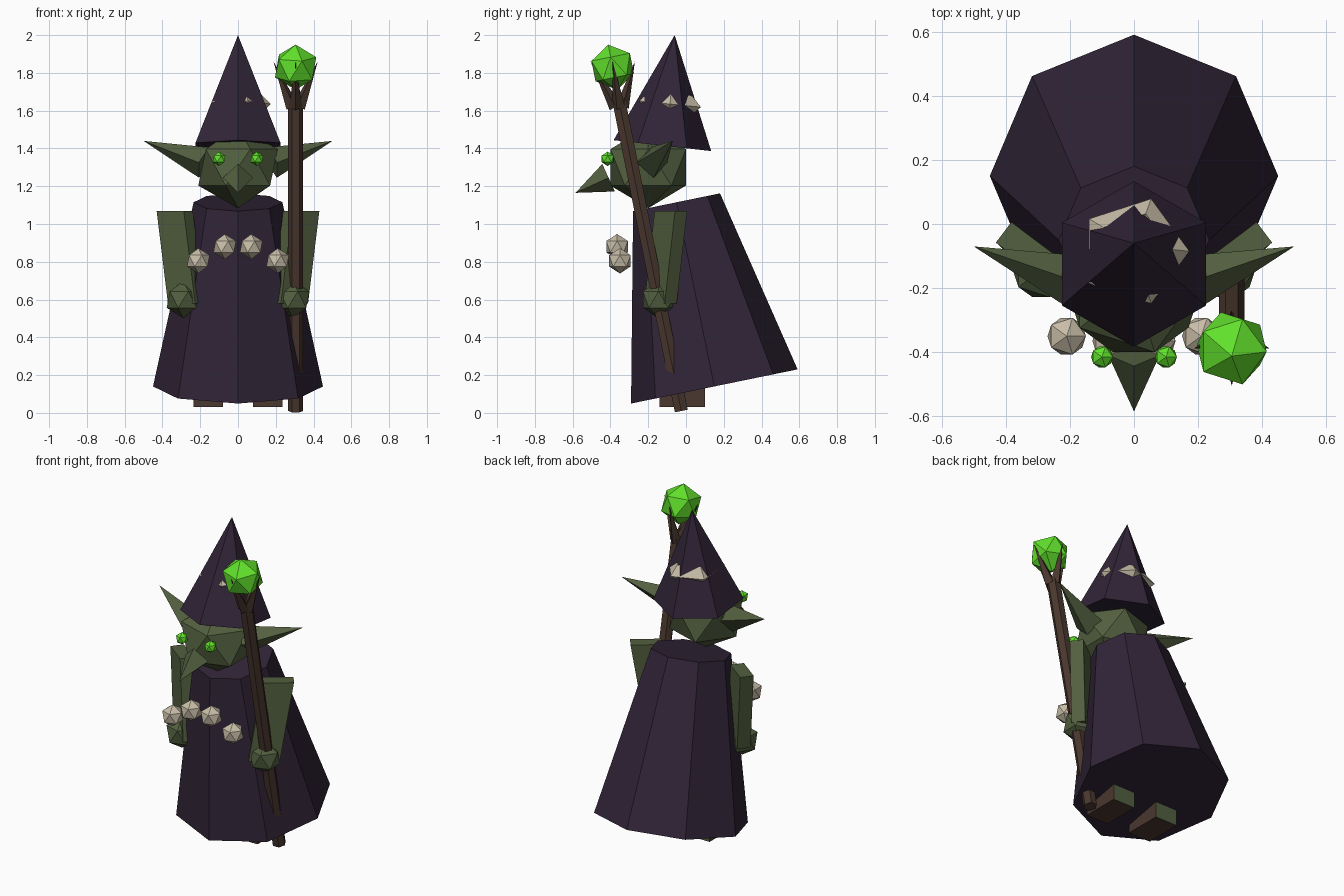
import bpy
import math
from mathutils import Vector, Matrix

if "Cube" in bpy.data.objects:
    bpy.data.objects.remove(bpy.data.objects["Cube"], do_unlink=True)


def material(name, rgb):
    m = bpy.data.materials.new(name)
    m.use_nodes = True
    m.diffuse_color = (*rgb, 1)
    m.node_tree.nodes["Principled BSDF"].inputs["Base Color"].default_value = (*rgb, 1)
    return m


CLOTH = material("dark purple cloth", (0.031, 0.018, 0.039))
SKIN = material("olive green skin", (0.085, 0.115, 0.05))
GLOW = material("bright green glow", (0.12, 0.75, 0.025))
BONE = material("pale bone", (0.58, 0.51, 0.39))
WOOD = material("brown wood", (0.068, 0.039, 0.028))


def finish(name, mat):
    ob = bpy.context.object
    ob.name = name
    ob.data.materials.append(mat)
    return ob


def gem(name, mat, pos, r, squash=1.0):
    """Twenty-sided ball."""
    bpy.ops.mesh.primitive_ico_sphere_add(subdivisions=1, radius=r, location=pos)
    ob = finish(name, mat)
    ob.scale.z = squash
    return ob


def taper(name, mat, start, end, r1, r2, sides, spin=0.0):
    """Straight cone or prism from start to end, first corner towards the side."""
    a, b = Vector(start), Vector(end)
    bpy.ops.mesh.primitive_cone_add(vertices=sides, radius1=r1, radius2=r2,
                                    depth=(b - a).length)
    ob = finish(name, mat)
    turn = (b - a).to_track_quat('Z', 'Y').to_matrix().to_4x4()
    ob.matrix_world = Matrix.Translation((a + b) / 2) @ turn @ Matrix.Rotation(spin, 4, 'Z')
    return ob


def box(name, mat, pos, size):
    bpy.ops.mesh.primitive_cube_add(size=1, location=pos)
    ob = finish(name, mat)
    ob.scale = size
    return ob


# Robe and hat
taper("robe", CLOTH, (0, 0.15, 0.14), (0, -0.05, 1.115), 0.45, 0.235, 8)
taper("hat", CLOTH, (0, -0.125, 1.415), (0, -0.06, 2.0), 0.26, 0, 6)

# Bone band around the hat
bpy.ops.mesh.primitive_torus_add(major_segments=5, minor_segments=4,
                                 major_radius=0.118, minor_radius=0.055,
                                 location=(0, -0.085, 1.635), rotation=(-0.1, 0, 0))
finish("hat_band", BONE)

# Head and nose
gem("head", SKIN, (0, -0.2, 1.3), 0.235, 0.92)
taper("nose", SKIN, (0, -0.41, 1.245), (0, -0.585, 1.165), 0.08, 0, 4)

# Mirrored parts
for side, s in (("left", 1), ("right", -1)):
    gem(side + "_eye", GLOW, (s * 0.1, -0.415, 1.345), 0.038)
    taper(side + "_ear", SKIN, (s * 0.18, -0.18, 1.325), (s * 0.5, -0.07, 1.44),
          0.085, 0, 4)
    gem(side + "_hand", SKIN, (s * 0.29, -0.145, 0.6), 0.098)
    gem(side + "_inner_bead", BONE, (s * 0.07, -0.365, 0.88), 0.067)
    gem(side + "_outer_bead", BONE, (s * 0.21, -0.35, 0.805), 0.067)

    # Arm: a slab turned outwards, sheared so its lower end meets the hand
    arm = box(side + "_arm", SKIN, (0, 0, 0), (1, 1, 1))
    top, low = Vector((s * 0.335, -0.08, 1.07)), Vector((s * 0.275, -0.135, 0.58))
    turn = Matrix.Rotation(s * math.radians(37), 3, 'Z')
    for v in arm.data.vertices:
        corner = turn @ Vector((v.co.x * 0.18, v.co.y * 0.08, 0))
        v.co = corner + (top if v.co.z > 0 else low)

    # Foot: brown shoe with a bare heel face
    foot = box(side + "_foot", WOOD, (s * 0.157, -0.02, 0.1), (0.155, 0.24, 0.14))
    foot.data.materials.append(SKIN)
    for p in foot.data.polygons:
        if p.normal.y > 0.5:
            p.material_index = 1

# Staff, orb and the prongs that hold it
base, tip = Vector((0.305, -0.025, 0.01)), Vector((0.305, -0.355, 1.65))
orb = Vector((0.305, -0.388, 1.83))
taper("staff", WOOD, base, tip, 0.04, 0.04, 6, math.pi / 6 * 3)
ball = gem("staff_orb", GLOW, orb, 0.122)
ball.rotation_euler = (0.2, 0, 0)
for i in range(4):
    a = i * math.pi / 2
    out = Vector((math.cos(a), math.sin(a), 0))
    taper("staff_prong", WOOD, tip + out * 0.018 - Vector((0, 0, 0.03)),
          orb + out * 0.117 + Vector((0, 0, 0.03)), 0.035, 0, 4)
